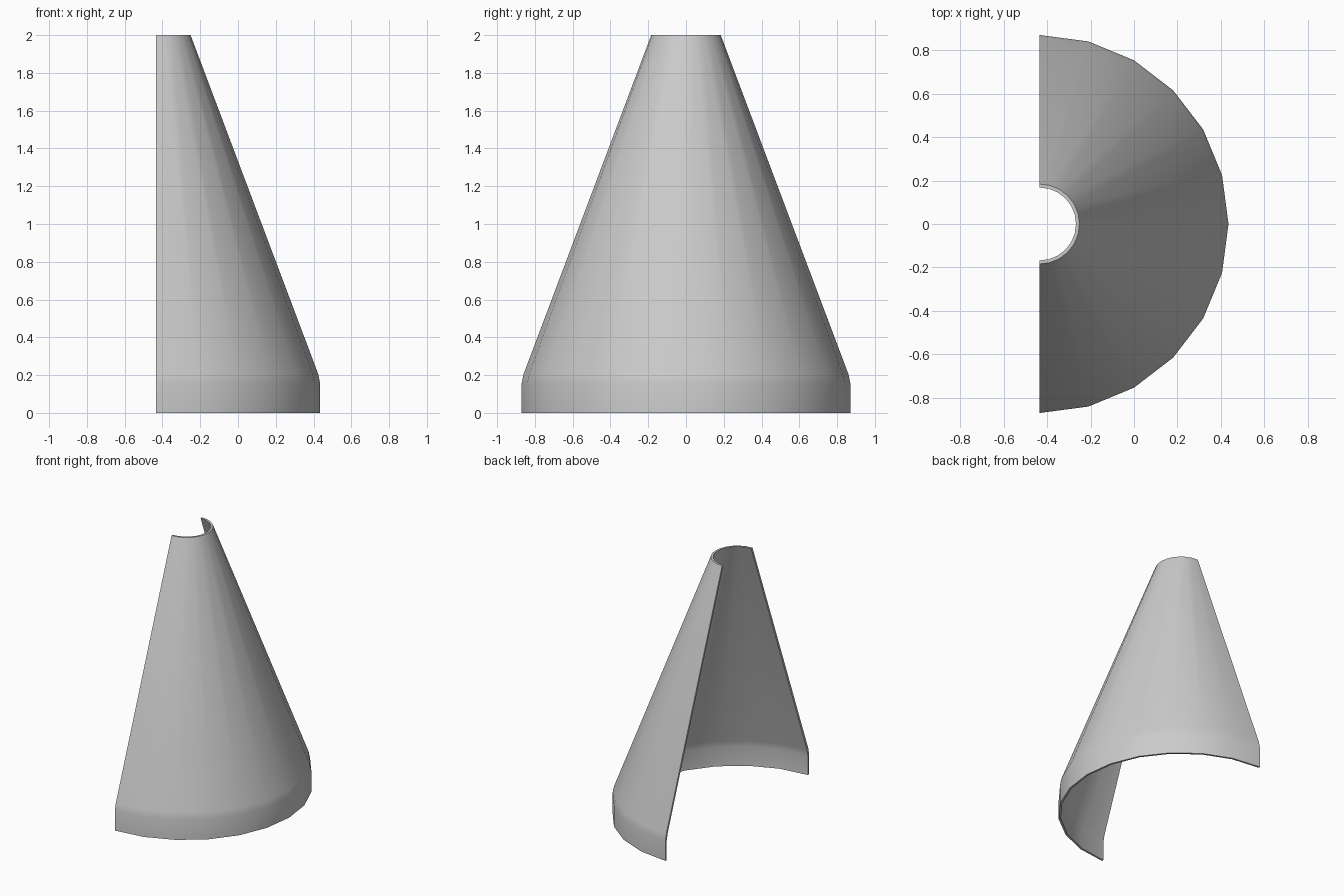
import bpy, bmesh, math

if "Cube" in bpy.data.objects:
    bpy.data.objects.remove(bpy.data.objects["Cube"])

SEGMENTS = 12      # facets across the half turn
CENTRE_X = -0.435  # axis of the cone lies on the cut plane

# Closed wall section (radius, height): outer side up, inner side down
section = [(0.87, 0), (0.87, 0.155), (0.86, 0.205), (0.184, 2.0),
           (0.168, 2.0), (0.845, 0.197), (0.855, 0.15), (0.855, 0)]

bm = bmesh.new()
rings = []
for i in range(SEGMENTS + 1):
    a = -math.pi / 2 + math.pi * i / SEGMENTS
    rings.append([bm.verts.new((CENTRE_X + r * math.cos(a), r * math.sin(a), z))
                  for r, z in section])

# Swept wall
n = len(section)
for a, b in zip(rings, rings[1:]):
    for j in range(n):
        k = (j + 1) % n
        bm.faces.new((a[j], b[j], b[k], a[k]))

# Cut edges, closed with one quad strip on each side
for ring in (rings[0], rings[-1]):
    for j in range(n // 2 - 1):
        bm.faces.new((ring[j], ring[j + 1], ring[n - 2 - j], ring[n - 1 - j]))
bmesh.ops.recalc_face_normals(bm, faces=bm.faces)

mesh = bpy.data.meshes.new("half_cone_shell")
bm.to_mesh(mesh)
bm.free()
shell = bpy.data.objects.new("half_cone_shell", mesh)
bpy.context.collection.objects.link(shell)
bpy.context.view_layer.objects.active = shell
shell.select_set(True)
bpy.ops.object.shade_smooth_by_angle(angle=math.radians(30))
